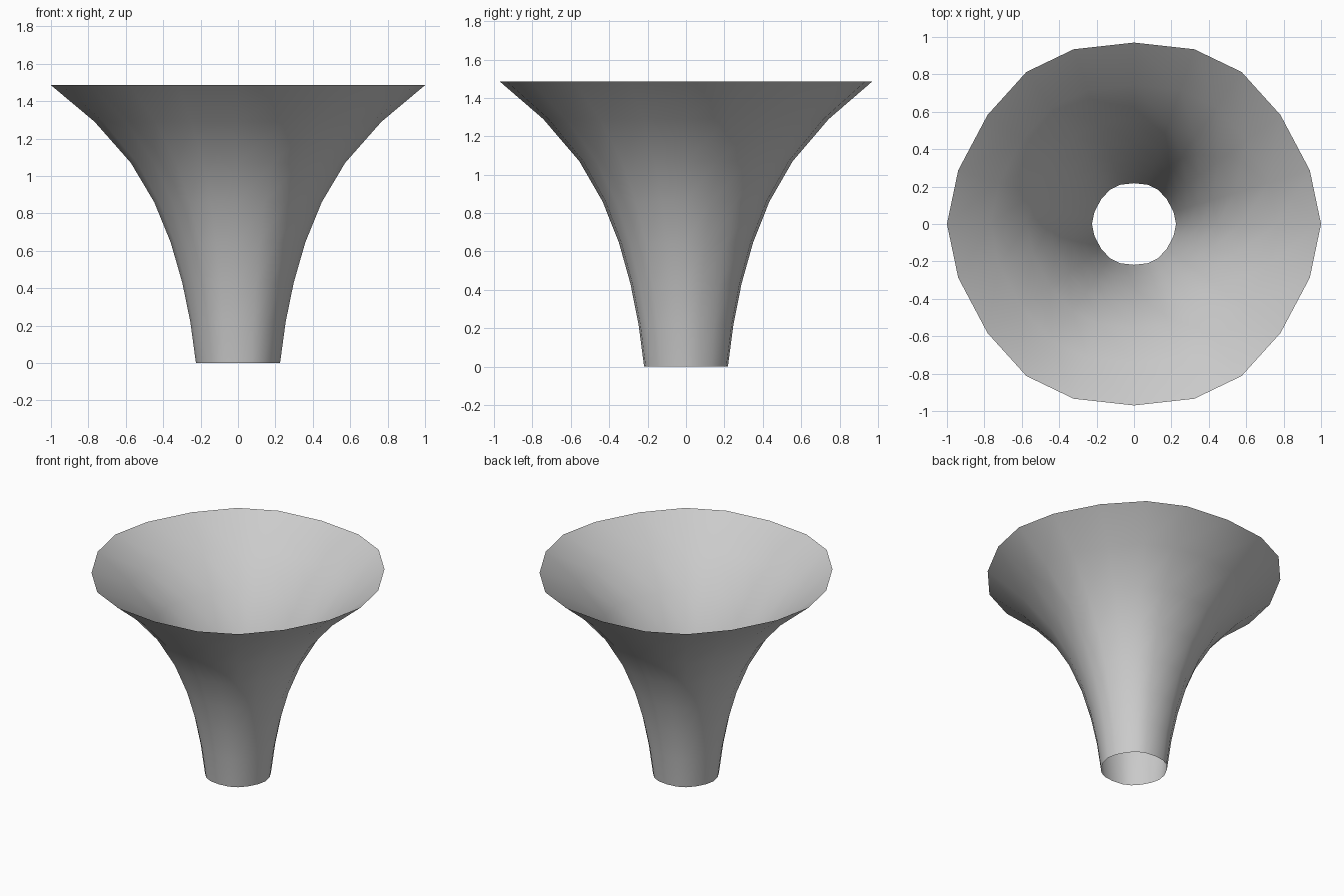
import bpy, bmesh

if "Cube" in bpy.data.objects:
    bpy.data.objects.remove(bpy.data.objects["Cube"])

# Flare profile: (radius, height) from foot to rim
PROFILE = [(0.225, 0), (0.255, 0.22), (0.298, 0.43), (0.36, 0.645),
           (0.448, 0.86), (0.573, 1.07), (0.767, 1.29), (1.0, 1.485)]

# One quarter of the slightly uneven 20-sided cross-section, mirrored round
QUARTER = [(1, 0), (0.94, 0.287), (0.783, 0.583), (0.575, 0.813), (0.323, 0.934), (0, 0.97)]
half = QUARTER + [(-x, y) for x, y in QUARTER[-2::-1]]
section = half + [(x, -y) for x, y in half[-2:0:-1]]

# Open, single-skinned horn
bm = bmesh.new()
rings = [[bm.verts.new((x * r, y * r, z)) for x, y in section] for r, z in PROFILE]
n = len(section)
for low, high in zip(rings, rings[1:]):
    for i in range(n):
        j = (i + 1) % n
        bm.faces.new((low[i], low[j], high[j], high[i])).smooth = True

mesh = bpy.data.meshes.new("flared_horn")
bm.to_mesh(mesh)
bm.free()
horn = bpy.data.objects.new("flared_horn", mesh)
bpy.context.collection.objects.link(horn)
